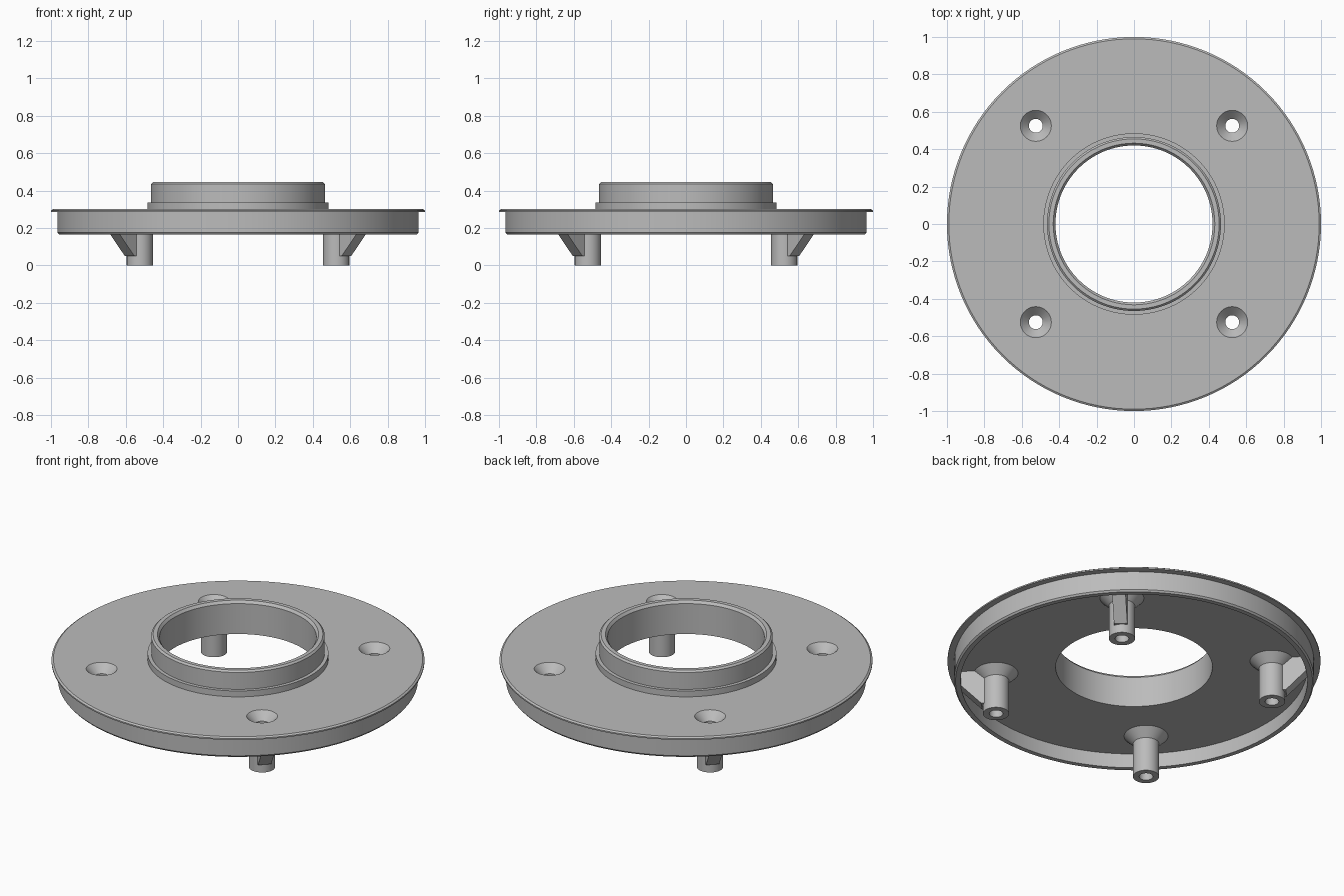
import bpy, bmesh, math
from mathutils import Matrix, Vector

cube = bpy.data.objects.get("Cube")
if cube:
    bpy.data.objects.remove(cube, do_unlink=True)

grey = bpy.data.materials.new("plain grey")
grey.use_nodes = True
grey.diffuse_color = (0.5, 0.5, 0.5, 1)
grey.node_tree.nodes["Principled BSDF"].inputs["Base Color"].default_value = (0.5, 0.5, 0.5, 1)


def finish(name, bm):
    """Turn a bmesh into a grey object."""
    bmesh.ops.remove_doubles(bm, verts=bm.verts, dist=1e-5)
    bmesh.ops.recalc_face_normals(bm, faces=bm.faces)
    mesh = bpy.data.meshes.new(name)
    bm.to_mesh(mesh)
    bm.free()
    mesh.materials.append(grey)
    obj = bpy.data.objects.new(name, mesh)
    bpy.context.collection.objects.link(obj)
    return obj


def activate(obj):
    bpy.ops.object.select_all(action='DESELECT')
    obj.select_set(True)
    bpy.context.view_layer.objects.active = obj


def smooth(obj):
    activate(obj)
    bpy.ops.object.shade_smooth_by_angle(angle=math.radians(25))


def spin(bm, profile, steps, centre=(0, 0)):
    """Revolve a radius/height profile about a vertical axis."""
    cx, cy = centre
    verts = [bm.verts.new((cx + r, cy, z)) for r, z in profile]
    edges = [bm.edges.new(pair) for pair in zip(verts, verts[1:])]
    bmesh.ops.spin(bm, geom=verts + edges, cent=(cx, cy, 0), axis=(0, 0, 1),
                   angle=math.tau, steps=steps, use_duplicate=False)


POST = 0.525          # post offset along x and y
BORE = 0.037          # screw hole radius
UNDER = 0.25          # underside of the plate
corners = [(sx * POST, sy * POST) for sx in (-1, 1) for sy in (-1, 1)]

# Round plate with collar, rim lip and skirt
body_profile = [
    (0.42, UNDER), (0.42, 0.43), (0.432, 0.445), (0.455, 0.445), (0.465, 0.435),
    (0.465, 0.335), (0.485, 0.335), (0.485, 0.30), (0.99, 0.30), (1.0, 0.293),
    (1.0, 0.285), (0.965, 0.285), (0.965, 0.175), (0.957, 0.165),
    (0.93, 0.165), (0.93, UNDER), (0.42, UNDER)]
bm = bmesh.new()
spin(bm, body_profile, 128)
body = finish("flanged_plate", bm)

# Countersunk screw holes cut through the plate
bm = bmesh.new()
for c in corners:
    spin(bm, [(0, 0.2), (BORE, 0.2), (BORE, 0.254), (0.083, 0.30),
              (0.083, 0.32), (0, 0.32)], 48, c)
cutter = finish("hole_cutter", bm)
cutter.hide_render = True
activate(body)
cut = body.modifiers.new("screw_holes", 'BOOLEAN')
cut.operation = 'DIFFERENCE'
cut.solver = 'EXACT'
cut.object = cutter
bpy.ops.object.modifier_apply(modifier=cut.name)
bpy.data.objects.remove(cutter, do_unlink=True)
smooth(body)

for i, (x, y) in enumerate(corners, 1):
    # Hollow screw post flaring into the plate
    bm = bmesh.new()
    spin(bm, [(BORE, UNDER), (BORE, 0), (0.07, 0), (0.07, 0.202), (0.118, UNDER)], 48, (x, y))
    # Inner and outer walls meet the plate, so the post needs no cap
    smooth(finish(f"screw_post_{i}", bm))

    # Sloped rib from the post out to the skirt
    bm = bmesh.new()
    outline = [(0.80, 0.05), (0.82, 0.05), (0.932, 0.167), (0.932, UNDER), (0.80, UNDER)]
    turn = Matrix.Rotation(math.atan2(y, x), 4, 'Z')
    face = bm.faces.new([bm.verts.new(turn @ Vector((r, -0.036, z))) for r, z in outline])
    side = bmesh.ops.extrude_face_region(bm, geom=[face])
    moved = [g for g in side["geom"] if isinstance(g, bmesh.types.BMVert)]
    bmesh.ops.translate(bm, verts=moved, vec=turn @ Vector((0, 0.072, 0)))
    finish(f"post_rib_{i}", bm)
